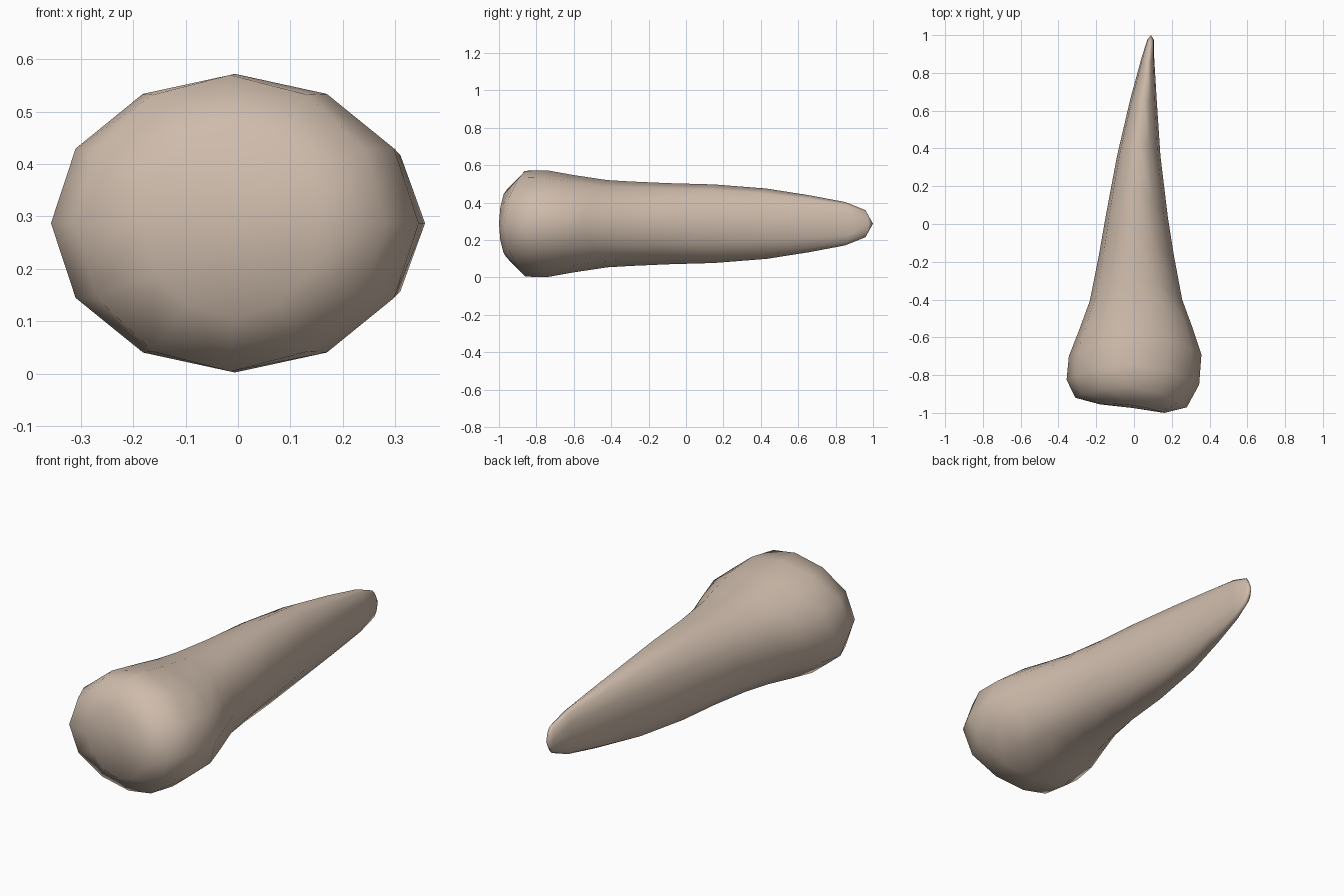
import bpy, bmesh, math

if "Cube" in bpy.data.objects:
    bpy.data.objects.remove(bpy.data.objects["Cube"])

SIDES = 12
ZC = 0.287

# rings along the bone: left x, left y, right x, right y, y of top/bottom, half height
RINGS = [
    (-0.18, -0.955, 0.16, -1.00, -0.96, 0.180),
    (-0.31, -0.920, 0.28, -0.97, -0.86, 0.283),
    (-0.357, -0.825, 0.345, -0.85, -0.74, 0.285),
    (-0.345, -0.70, 0.357, -0.69, -0.60, 0.260),
    (-0.29, -0.56, 0.31, -0.55, -0.42, 0.233),
    (-0.235, -0.41, 0.255, -0.40, -0.30, 0.226),
    (-0.185, -0.16, 0.21, -0.16, -0.10, 0.217),
    (-0.15, 0.04, 0.18, 0.03, 0.15, 0.210),
    (-0.09, 0.36, 0.14, 0.36, 0.43, 0.188),
    (-0.02, 0.66, 0.12, 0.66, 0.66, 0.152),
    (0.04, 0.88, 0.107, 0.88, 0.85, 0.116),
    (0.07, 0.975, 0.105, 0.975, 0.96, 0.072),
]

bone_mat = bpy.data.materials.new("pale tan")
bone_mat.diffuse_color = (0.62, 0.50, 0.41, 1)
bone_mat.use_nodes = True
bone_mat.node_tree.nodes["Principled BSDF"].inputs["Base Color"].default_value = bone_mat.diffuse_color

bm = bmesh.new()
loops = []
for lx, ly, rx, ry, ty, hz in RINGS:
    loop = []
    for i in range(SIDES):
        a = 2 * math.pi * i / SIDES
        c, s = math.cos(a), math.sin(a)
        x = (lx + rx) / 2 + (rx - lx) / 2 * c
        side_y = (ly + ry) / 2 + (ry - ly) / 2 * c
        y = side_y + (ty - (ly + ry) / 2) * s * s
        loop.append(bm.verts.new((x, y, ZC + hz * s)))
    loops.append(loop)

# shaft walls
for a, b in zip(loops, loops[1:]):
    for i in range(SIDES):
        j = (i + 1) % SIDES
        bm.faces.new((a[i], a[j], b[j], b[i]))

# rounded ends
for loop, pole in ((loops[0], (0, -0.975, ZC)), (loops[-1], (0.09, 1.0, ZC))):
    p = bm.verts.new(pole)
    for i in range(SIDES):
        bm.faces.new((loop[i], loop[(i + 1) % SIDES], p))
bmesh.ops.recalc_face_normals(bm, faces=bm.faces)
for f in bm.faces:
    f.smooth = True

mesh = bpy.data.meshes.new("tapered_bone")
bm.to_mesh(mesh)
bm.free()
mesh.materials.append(bone_mat)
bpy.context.collection.objects.link(bpy.data.objects.new("tapered_bone", mesh))
